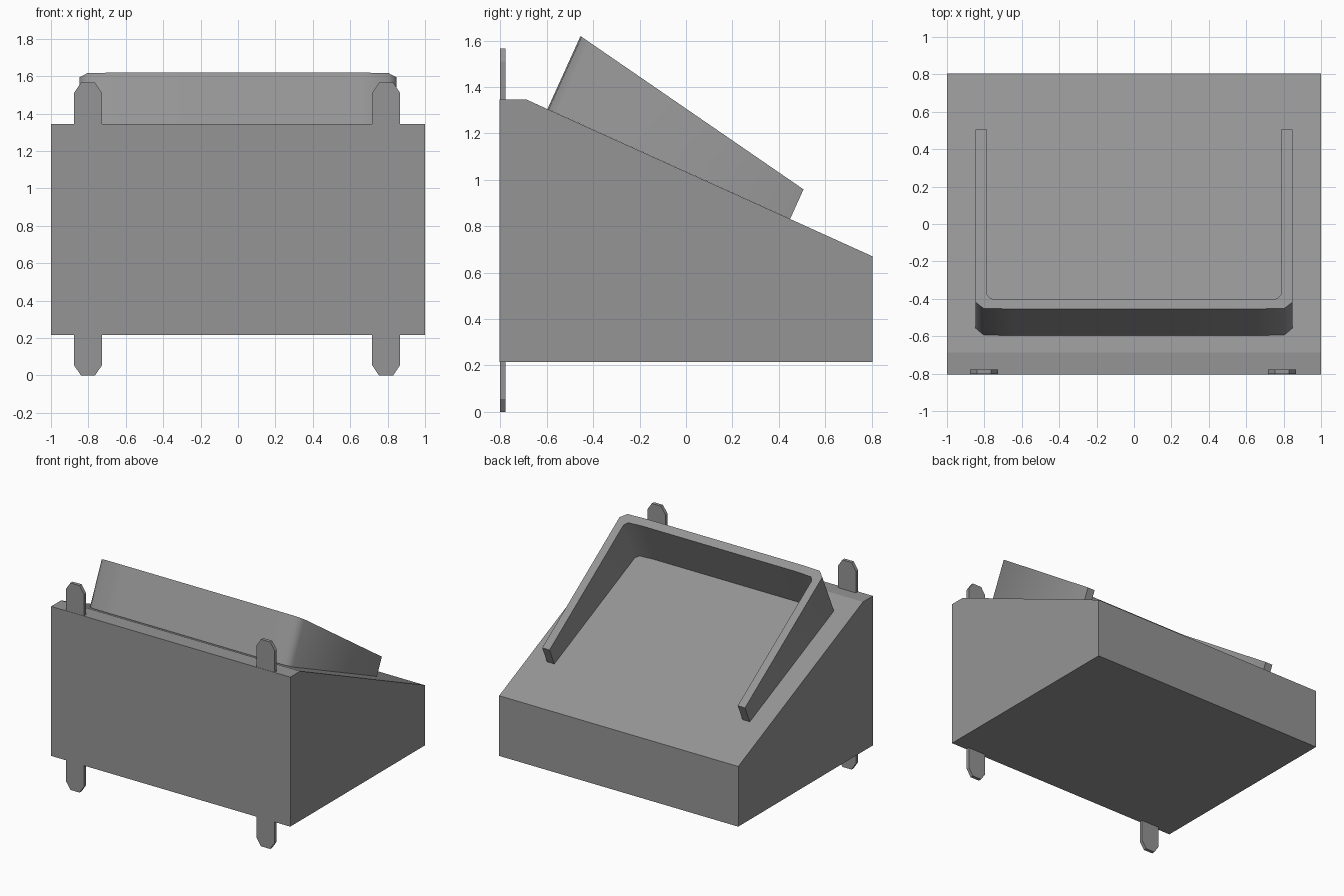
import bpy
import bmesh
import math
from mathutils import Matrix, Vector

cube = bpy.data.objects.get("Cube")
if cube:
    bpy.data.objects.remove(cube, do_unlink=True)

grey = bpy.data.materials.new("mid grey")
grey.use_nodes = True
colour = (0.3, 0.3, 0.3, 1)
grey.diffuse_color = colour
grey.node_tree.nodes["Principled BSDF"].inputs["Base Color"].default_value = colour


def prism(name, profile, depth, place, top=None):
    """Extrude a 2D profile along local z; top(u, v) may give a varying height."""
    bm = bmesh.new()
    low = [bm.verts.new(place @ Vector((u, v, 0))) for u, v in profile]
    high = [bm.verts.new(place @ Vector((u, v, top(v) if top else depth)))
            for u, v in profile]
    bm.faces.new(low)
    bm.faces.new(high)
    for i in range(len(low)):
        j = (i + 1) % len(low)
        bm.faces.new((low[i], low[j], high[j], high[i]))
    bmesh.ops.recalc_face_normals(bm, faces=bm.faces)
    mesh = bpy.data.meshes.new(name)
    bm.to_mesh(mesh)
    bm.free()
    mesh.materials.append(grey)
    obj = bpy.data.objects.new(name, mesh)
    bpy.context.collection.objects.link(obj)
    return obj


def axes(x, y, z, origin):
    m = Matrix((x, y, z)).transposed().to_4x4()
    m.translation = origin
    return m


X, Y, Z = Vector((1, 0, 0)), Vector((0, 1, 0)), Vector((0, 0, 1))

# Wedge-shaped housing
side = [(-0.804, 0.215), (-0.804, 1.345), (-0.686, 1.345), (0.804, 0.67), (0.804, 0.215)]
prism("housing", side, 2, axes(Y, Z, X, (-1, 0, 0)))

# Three-sided hood standing square on the sloping face, lower towards the back
slope = Vector((0, 1.49, -0.675)).normalized()
normal = X.cross(slope)
half = [(0.65, 0), (0.805, 0.005), (0.848, 0.045), (0.848, 1.148),
        (0.787, 1.148), (0.787, 0.092), (0.765, 0.066), (0.65, 0.06)]
outline = half + [(-u, v) for u, v in reversed(half)]
hood = prism("hood", outline, 0, axes(X, slope, normal, (0, -0.597, 1.305)),
             top=lambda v: 0.345 - 0.205 * v / 1.148)
# Close the ring as separate wall quads so the open U caps cleanly
bm = bmesh.new()
bm.from_mesh(hood.data)
bmesh.ops.triangulate(bm, faces=[f for f in bm.faces if len(f.verts) > 4])
bm.to_mesh(hood.data)
bm.free()

# Two flat mounting straps with clipped ends
w, c, h = 0.075, 0.038, 1.565
strap = [(-c, 0), (c, 0), (w, 0.055), (w, h - 0.055),
         (c, h), (-c, h), (-w, h - 0.055), (-w, 0.055)]
for name, x in (("right_strap", -0.802), ("left_strap", 0.792)):
    prism(name, strap, 0.025, axes(X, Z, Y, (x, -0.802, 0)))

# Soft shading on the hood corners only
bpy.ops.object.select_all(action="DESELECT")
hood.select_set(True)
bpy.context.view_layer.objects.active = hood
bpy.ops.object.shade_smooth_by_angle(angle=math.radians(50))
